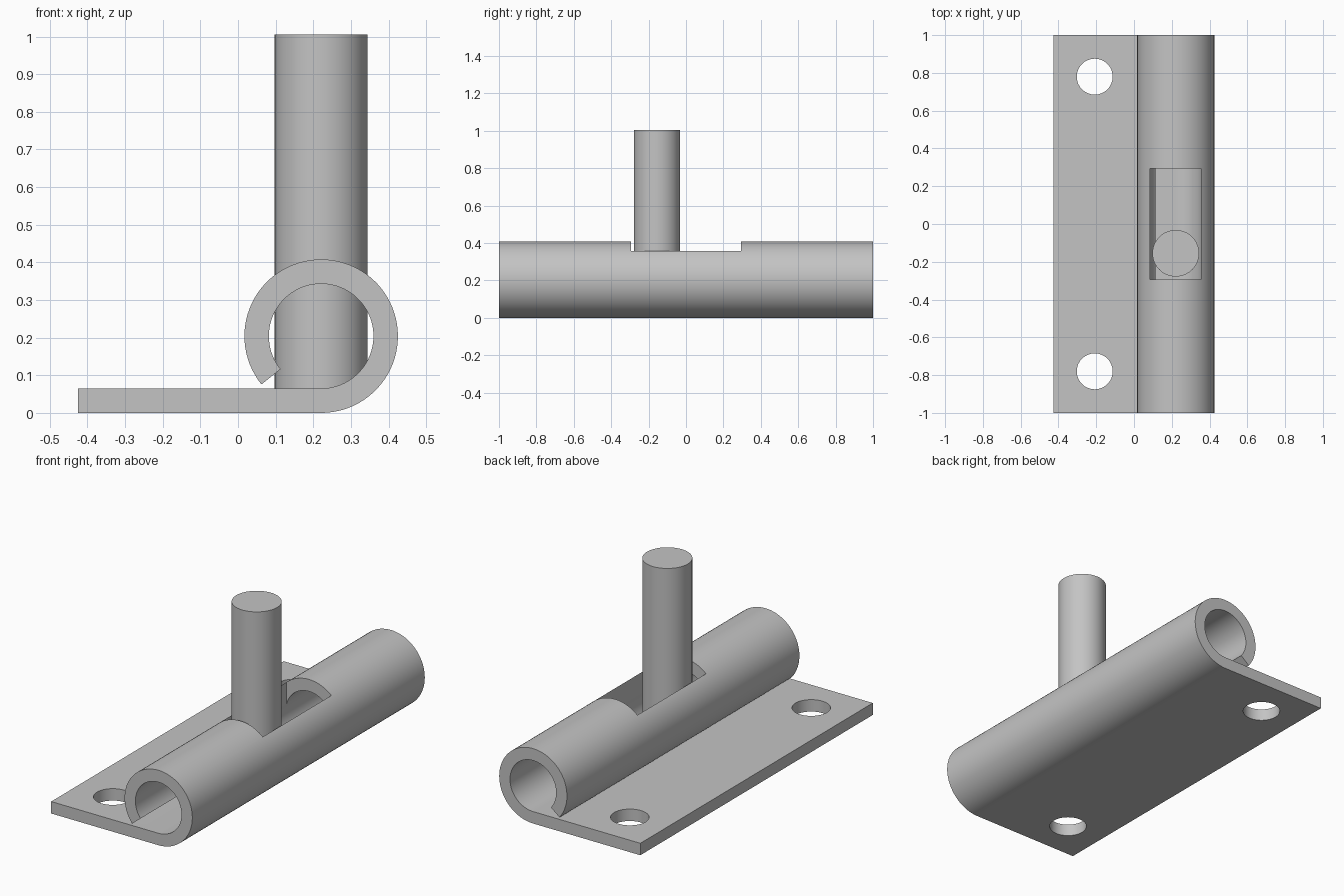
import bpy, bmesh, math

if "Cube" in bpy.data.objects:
    bpy.data.objects.remove(bpy.data.objects["Cube"], do_unlink=True)

THICK = 0.065          # sheet thickness
R_OUT = 0.204          # barrel outer radius
CX = 0.221             # barrel axis x (axis height equals R_OUT)
LEFT = -0.425          # free edge of the leaf

steel = bpy.data.materials.new("grey steel")
steel.use_nodes = True
grey = (0.55, 0.55, 0.55, 1)
steel.diffuse_color = grey
steel.node_tree.nodes["Principled BSDF"].inputs["Base Color"].default_value = grey


def add_object(name, bm):
    mesh = bpy.data.meshes.new(name)
    bmesh.ops.recalc_face_normals(bm, faces=bm.faces)
    bm.to_mesh(mesh)
    bm.free()
    obj = bpy.data.objects.new(name, mesh)
    obj.data.materials.append(steel)
    bpy.context.collection.objects.link(obj)
    return obj


def cylinder(name, x, y, z0, z1, radius):
    bm = bmesh.new()
    bmesh.ops.create_cone(bm, cap_ends=True, segments=64, radius1=radius,
                          radius2=radius, depth=z1 - z0)
    bmesh.ops.translate(bm, verts=bm.verts, vec=(x, y, (z0 + z1) / 2))
    return add_object(name, bm)


def box(name, lo, hi):
    bm = bmesh.new()
    bmesh.ops.create_cube(bm, size=1)
    bmesh.ops.scale(bm, verts=bm.verts, vec=[b - a for a, b in zip(lo, hi)])
    bmesh.ops.translate(bm, verts=bm.verts, vec=[(a + b) / 2 for a, b in zip(lo, hi)])
    return add_object(name, bm)


def select(obj):
    bpy.ops.object.select_all(action='DESELECT')
    obj.select_set(True)
    bpy.context.view_layer.objects.active = obj


def smooth(obj):
    select(obj)
    bpy.ops.object.shade_smooth_by_angle(angle=math.radians(30))


def arc(radius, start, end, steps=72):
    for i in range(steps + 1):
        a = math.radians(start + (end - start) * i / steps)
        yield CX + radius * math.cos(a), R_OUT + radius * math.sin(a)


# Rolled leaf: flat plate curling into an open barrel, extruded along y
outline = [(LEFT, 0)] + list(arc(R_OUT, -90, 219))
outline += list(arc(R_OUT - THICK, 219, -90)) + [(LEFT, THICK)]
bm = bmesh.new()
face = bm.faces.new([bm.verts.new((x, -1, z)) for x, z in outline])
ext = bmesh.ops.extrude_face_region(bm, geom=[face])
bmesh.ops.translate(bm, vec=(0, 2, 0),
                    verts=[g for g in ext["geom"] if isinstance(g, bmesh.types.BMVert)])
leaf = add_object("rolled_leaf", bm)

# Screw holes and the slot in the top of the barrel
cutters = [cylinder("hole_cutter", -0.208, y, -0.1, 0.2, 0.095) for y in (-0.78, 0.78)]
cutters.append(box("slot_cutter", (0.086, -0.295, 0.21), (0.356, 0.295, 0.6)))
for cutter in cutters:
    mod = leaf.modifiers.new("cut", 'BOOLEAN')
    mod.operation = 'DIFFERENCE'
    mod.solver = 'EXACT'
    mod.object = cutter
    select(leaf)
    bpy.ops.object.modifier_apply(modifier=mod.name)
    bpy.data.objects.remove(cutter, do_unlink=True)
smooth(leaf)

# Upright pin standing in the slot
pin = cylinder("upright_pin", CX, -0.155, THICK, 1.005, 0.1235)
smooth(pin)
